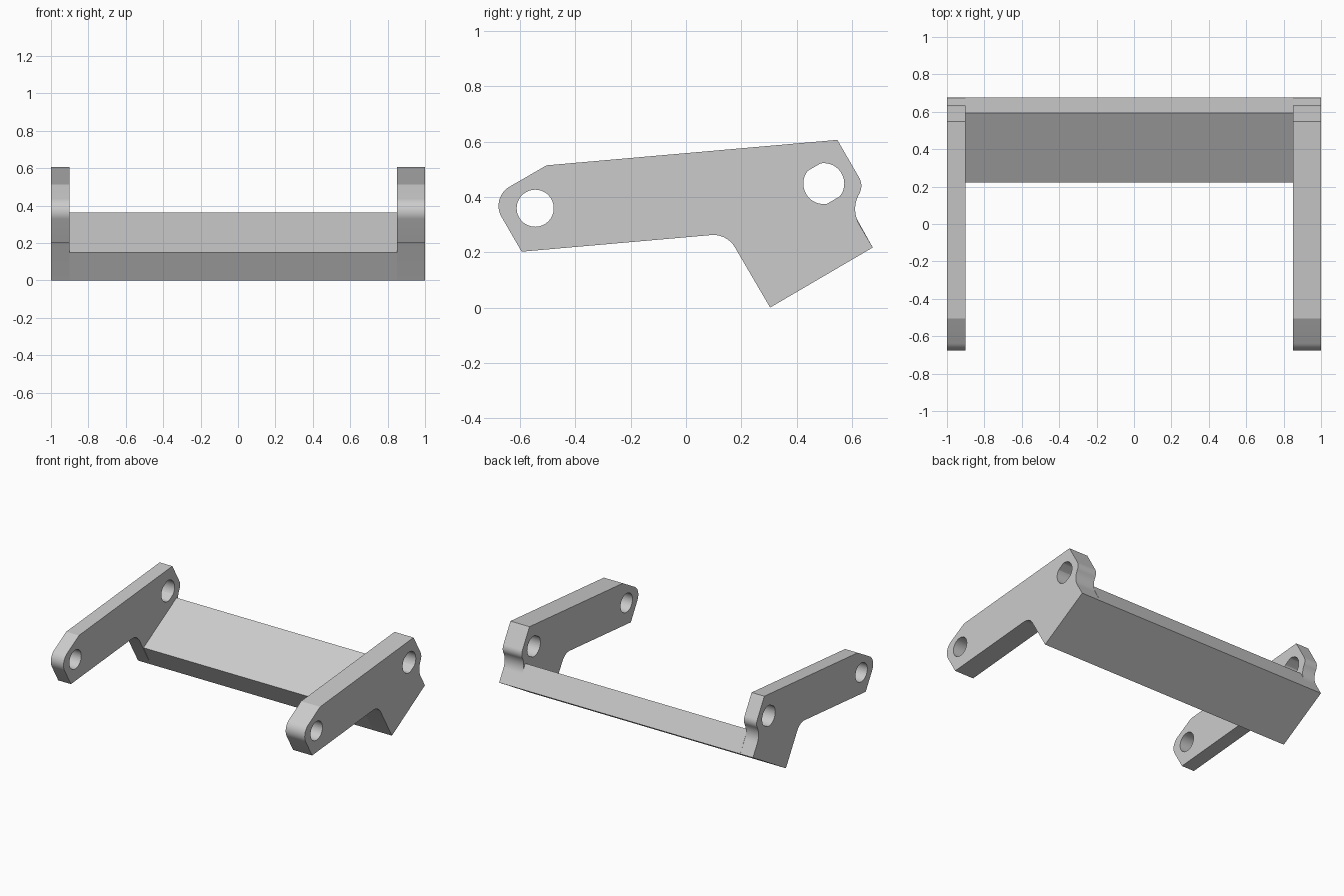
import bpy, bmesh, math
from mathutils import Vector

cube = bpy.data.objects.get("Cube")
if cube:
    bpy.data.objects.remove(cube)

grey = bpy.data.materials.new("plain grey")
grey.use_nodes = True
colour = (0.6, 0.6, 0.6, 1)
grey.diffuse_color = colour
grey.node_tree.nodes["Principled BSDF"].inputs["Base Color"].default_value = colour


def rounded(corners, steps=12):
    """Outline from (y, z, radius) corners, with an arc at each rounded one."""
    out = []
    for i, (y, z, r) in enumerate(corners):
        p = Vector((y, z))
        if r == 0:
            out.append(p)
            continue
        a = (Vector(corners[i - 1][:2]) - p).normalized()
        b = (Vector(corners[(i + 1) % len(corners)][:2]) - p).normalized()
        half = a.angle(b) / 2
        centre = p + (a + b).normalized() * r / math.sin(half)
        start = p + a * r / math.tan(half) - centre
        end = p + b * r / math.tan(half) - centre
        sweep = start.angle(end)
        for k in range(steps + 1):
            t = k / steps
            arm = start * math.sin((1 - t) * sweep) + end * math.sin(t * sweep)
            out.append(centre + arm / math.sin(sweep))
    return out


def hole(y, z, radius, flat, steps=48):
    """Round outline, with two opposite flats at the given distance."""
    across = Vector((-0.5, math.sqrt(0.75)))
    points = []
    for k in range(steps):
        angle = math.tau * k / steps
        v = Vector((math.cos(angle), math.sin(angle))) * radius
        d = v.dot(across)
        v += across * (max(-flat, min(flat, d)) - d)
        points.append(Vector((y, z)) + v)
    return points


def prism(name, outline, x0, x1):
    """Extrude a side outline along x."""
    bm = bmesh.new()
    face = bm.faces.new([bm.verts.new((x0, p.x, p.y)) for p in outline])
    grown = bmesh.ops.extrude_face_region(bm, geom=[face])["geom"]
    verts = [g for g in grown if isinstance(g, bmesh.types.BMVert)]
    bmesh.ops.translate(bm, verts=verts, vec=(x1 - x0, 0, 0))
    bmesh.ops.recalc_face_normals(bm, faces=bm.faces)
    mesh = bpy.data.meshes.new(name)
    bm.to_mesh(mesh)
    bm.free()
    mesh.materials.append(grey)
    ob = bpy.data.objects.new(name, mesh)
    bpy.context.collection.objects.link(ob)
    return ob


# Side arm outline and its two pivot holes
arm = rounded([
    (-0.594, 0.202, 0), (0.148, 0.267, 0.09), (0.304, 0, 0),
    (0.675, 0.217, 0), (0.594, 0.356, 0.11), (0.643, 0.44, 0.059),
    (0.547, 0.606, 0), (-0.504, 0.514, 0), (-0.707, 0.397, 0.08),
])
holes = {"front_hole": hole(-0.545, 0.359, 0.067, 0.067),
         "rear_hole": hole(0.498, 0.448, 0.074, 0.069)}

# Arms: the left one is thicker
for side, x0, x1 in (("left", 0.85, 1), ("right", -1, -0.9)):
    ob = prism(side + "_arm", arm, x0, x1)
    cutters = [prism(side + "_" + n + "_cutter", h, x0 - 0.1, x1 + 0.1)
               for n, h in holes.items()]
    for cutter in cutters:
        mod = ob.modifiers.new("hole", "BOOLEAN")
        mod.object = cutter
        mod.solver = "EXACT"
    bpy.ops.object.select_all(action="DESELECT")
    bpy.context.view_layer.objects.active = ob
    ob.select_set(True)
    for mod in list(ob.modifiers):
        bpy.ops.object.modifier_apply(modifier=mod.name)
    for cutter in cutters:
        bpy.data.objects.remove(cutter)
    bpy.ops.object.shade_smooth_by_angle(angle=math.radians(20))

# Cross bar between the arms
bar = rounded([(0.304, 0, 0), (0.675, 0.217, 0), (0.594, 0.363, 0), (0.222, 0.149, 0)])
prism("cross_bar", bar, -0.9, 0.85)
